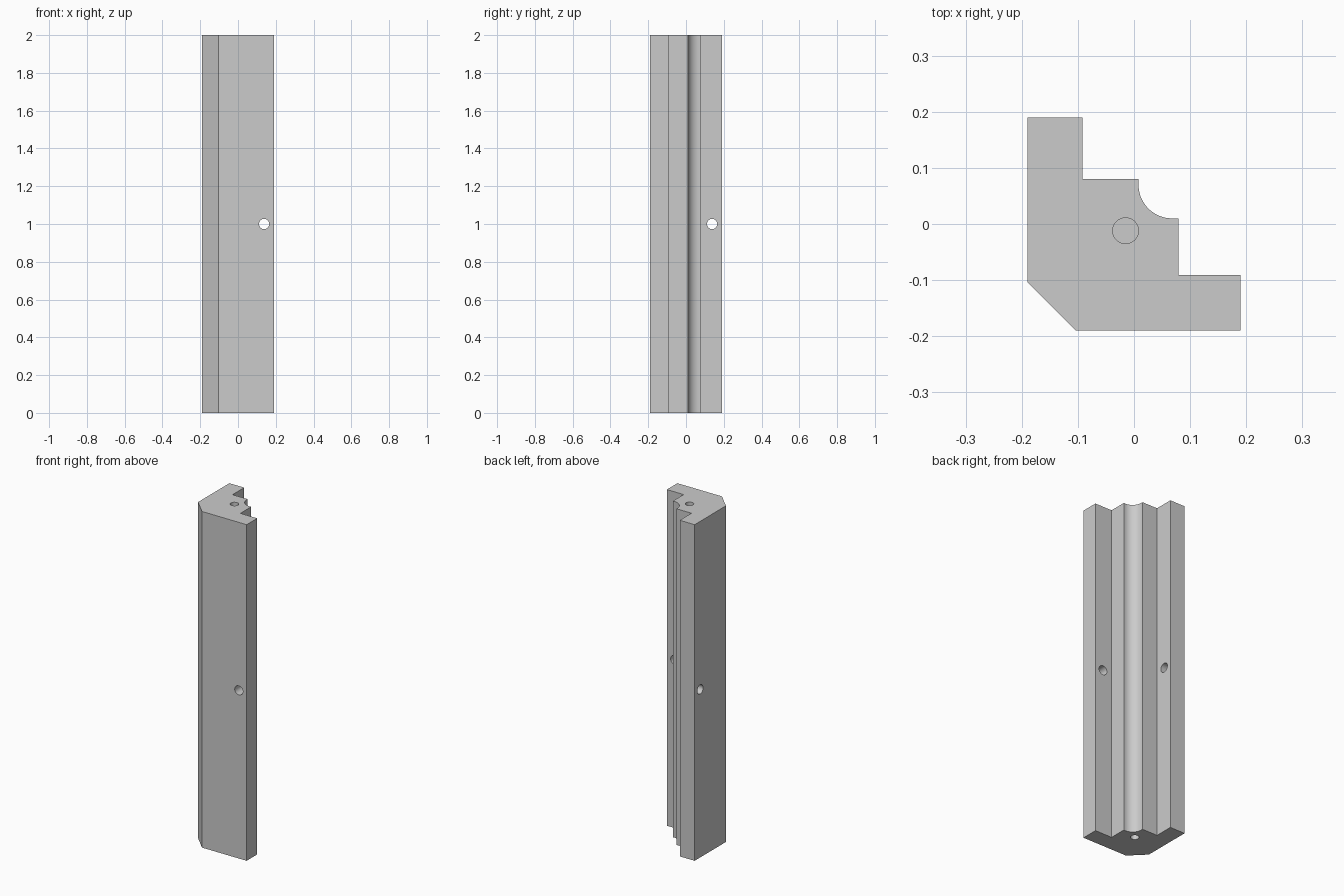
import bpy, bmesh, math
from mathutils import Matrix, Vector

cube = bpy.data.objects.get("Cube")
if cube:
    bpy.data.objects.remove(cube, do_unlink=True)

HEIGHT = 2.0
HALF = 0.19

# Single plain grey material
grey = bpy.data.materials.new("light_grey")
grey.use_nodes = True
colour = (0.6, 0.6, 0.6, 1)
grey.diffuse_color = colour
grey.node_tree.nodes["Principled BSDF"].inputs["Base Color"].default_value = colour


def add_object(name, bm):
    bmesh.ops.recalc_face_normals(bm, faces=bm.faces)
    mesh = bpy.data.meshes.new(name)
    bm.to_mesh(mesh)
    bm.free()
    mesh.materials.append(grey)
    obj = bpy.data.objects.new(name, mesh)
    bpy.context.collection.objects.link(obj)
    return obj


def drill(target, centre, axis, radius, length):
    """Cut a round hole centred on a point, along an axis."""
    turn = Vector((0, 0, 1)).rotation_difference(Vector(axis)).to_matrix().to_4x4()
    bm = bmesh.new()
    bmesh.ops.create_cone(bm, cap_ends=True, segments=32, radius1=radius, radius2=radius,
                          depth=length, matrix=Matrix.Translation(centre) @ turn)
    cutter = add_object("hole_cutter", bm)
    cutter.hide_render = True
    mod = target.modifiers.new("hole", "BOOLEAN")
    mod.operation = "DIFFERENCE"
    mod.solver = "EXACT"
    mod.object = cutter
    bpy.ops.object.modifier_apply(modifier=mod.name)
    bpy.data.objects.remove(cutter, do_unlink=True)


# Cross-section: chamfered outer corner, two arms, stepped core with a round groove
outline = [(-HALF, -0.104), (-0.104, -HALF), (HALF, -HALF), (HALF, -0.091),
           (0.079, -0.091), (0.079, 0.01)]
groove_x, groove_y, groove_r, steps = 0.068, 0.07, 0.06, 16
for i in range(steps + 1):
    a = -math.pi / 2 - math.pi / 2 * i / steps
    outline.append((groove_x + groove_r * math.cos(a), groove_y + groove_r * math.sin(a)))
outline += [(0.008, 0.08), (-0.092, 0.08), (-0.092, HALF), (-HALF, HALF)]

# Extruded corner post
bm = bmesh.new()
base = bm.faces.new([bm.verts.new((x, y, 0)) for x, y in outline])
top = bmesh.ops.extrude_face_region(bm, geom=[base])["geom"]
bmesh.ops.translate(bm, vec=(0, 0, HEIGHT),
                    verts=[v for v in top if isinstance(v, bmesh.types.BMVert)])
post = add_object("corner_post", bm)
bpy.context.view_layer.objects.active = post
post.select_set(True)

# Screw holes through both arms
drill(post, (0.138, -0.14, 1), (0, 1, 0), 0.027, 0.2)
drill(post, (-0.14, 0.138, 1), (1, 0, 0), 0.027, 0.2)

# Blind holes in both ends
for z in (0, HEIGHT):
    drill(post, (-0.015, -0.012, z), (0, 0, 1), 0.023, 0.3)

bpy.ops.object.shade_smooth_by_angle(angle=math.radians(30))
